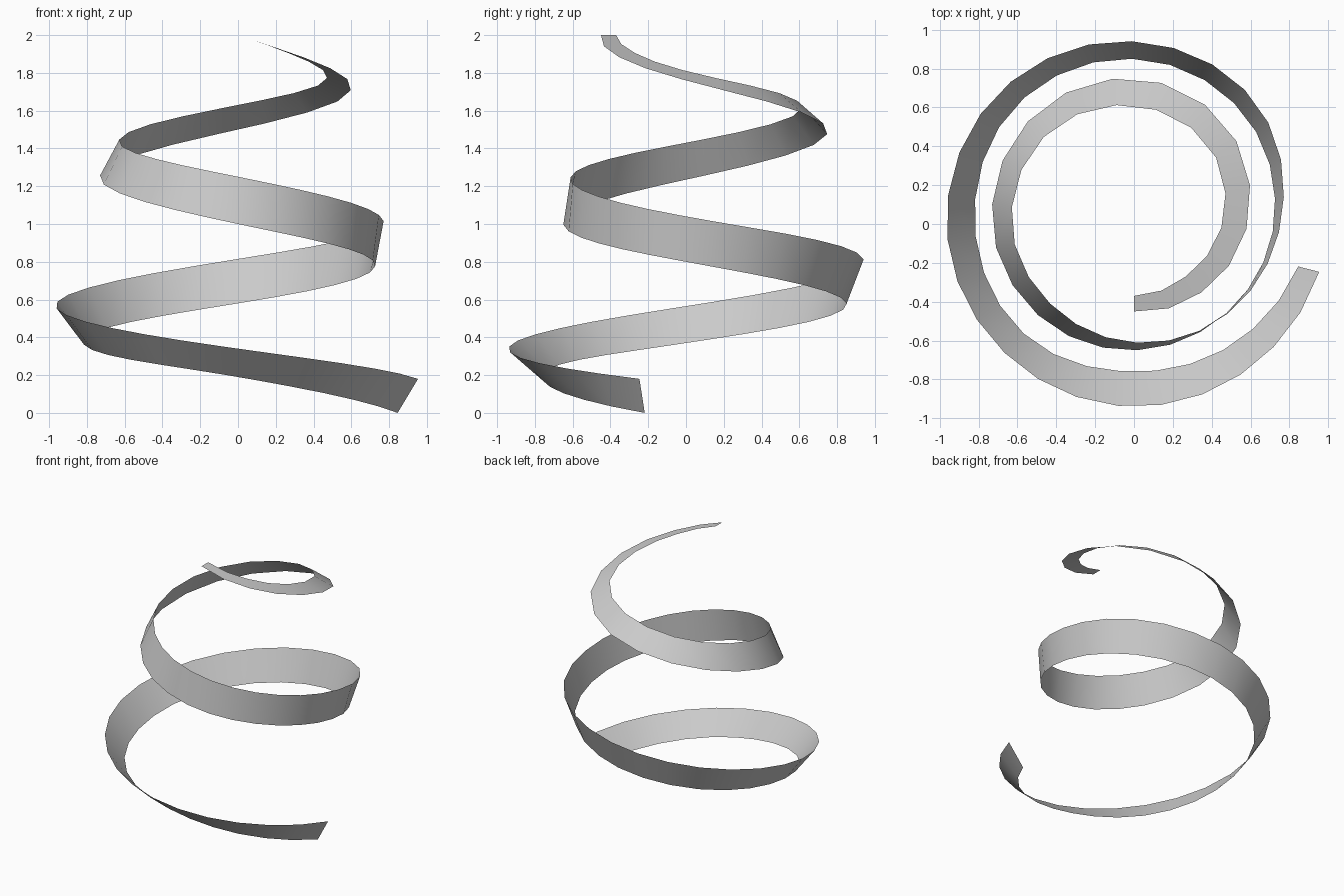
import bpy, math

if "Cube" in bpy.data.objects:
    bpy.data.objects.remove(bpy.data.objects["Cube"])

# Ribbon edge radii, one value per 45 degrees of clockwise winding
R_LOW = [.905, .81, .76, .80, .82, .86, .85, .80, .72, .66, .65, .68, .73, .76, .75, .69, .585, .495, .45]
R_UP = [1.0, .955, .94, .94, .965, .97, .94, .885, .755, .665, .61, .595, .63, .645, .61, .555, .455, .38, .37]
# Ribbon edge heights, one value per 90 degrees
Z_LOW = [-.038, .19, .37, .58, .80, 1.0, 1.235, 1.5, 1.76, 2.0]
Z_UP = [.15, .34, .565, .815, 1.04, 1.25, 1.43, 1.63, 1.81, 2.0]


def sample(values, u):
    """Catmull-Rom interpolation through evenly spaced values."""
    i = min(int(u), len(values) - 2)
    t = u - i
    b, c = values[i], values[i + 1]
    a = values[i - 1] if i > 0 else 2 * b - c
    d = values[i + 2] if i + 2 < len(values) else 2 * c - b
    return b + .5 * t * (c - a + t * (2*a - 5*b + 4*c - d + t * (3*(b - c) + d - a)))


# Winding angles: finer steps on the wide turn, coarser towards the tip
START, MID, END = 14.5, 390, 810
angles = [START + (MID - START) * i / 28 for i in range(28)]
N = 23
for i in range(N + 1):
    t = i / N
    angles.append(MID + (END - MID) * (.76 * t + .24 * t * t))

verts, faces = [], []
for a in angles:
    for radii, heights in ((R_LOW, Z_LOW), (R_UP, Z_UP)):
        r = sample(radii, a / 45)
        w = -math.radians(a)
        z = max(0, sample(heights, a / 90))
        verts.append((r * math.cos(w), r * math.sin(w), z))
for i in range(len(angles) - 1):
    k = 2 * i
    faces.append((k, k + 1, k + 3, k + 2))

# Twisting spiral ribbon
mesh = bpy.data.meshes.new("spiral_ribbon")
mesh.from_pydata(verts, [], faces)
mesh.polygons.foreach_set("use_smooth", [True] * len(faces))
mesh.update()
ribbon = bpy.data.objects.new("spiral_ribbon", mesh)
bpy.context.collection.objects.link(ribbon)
